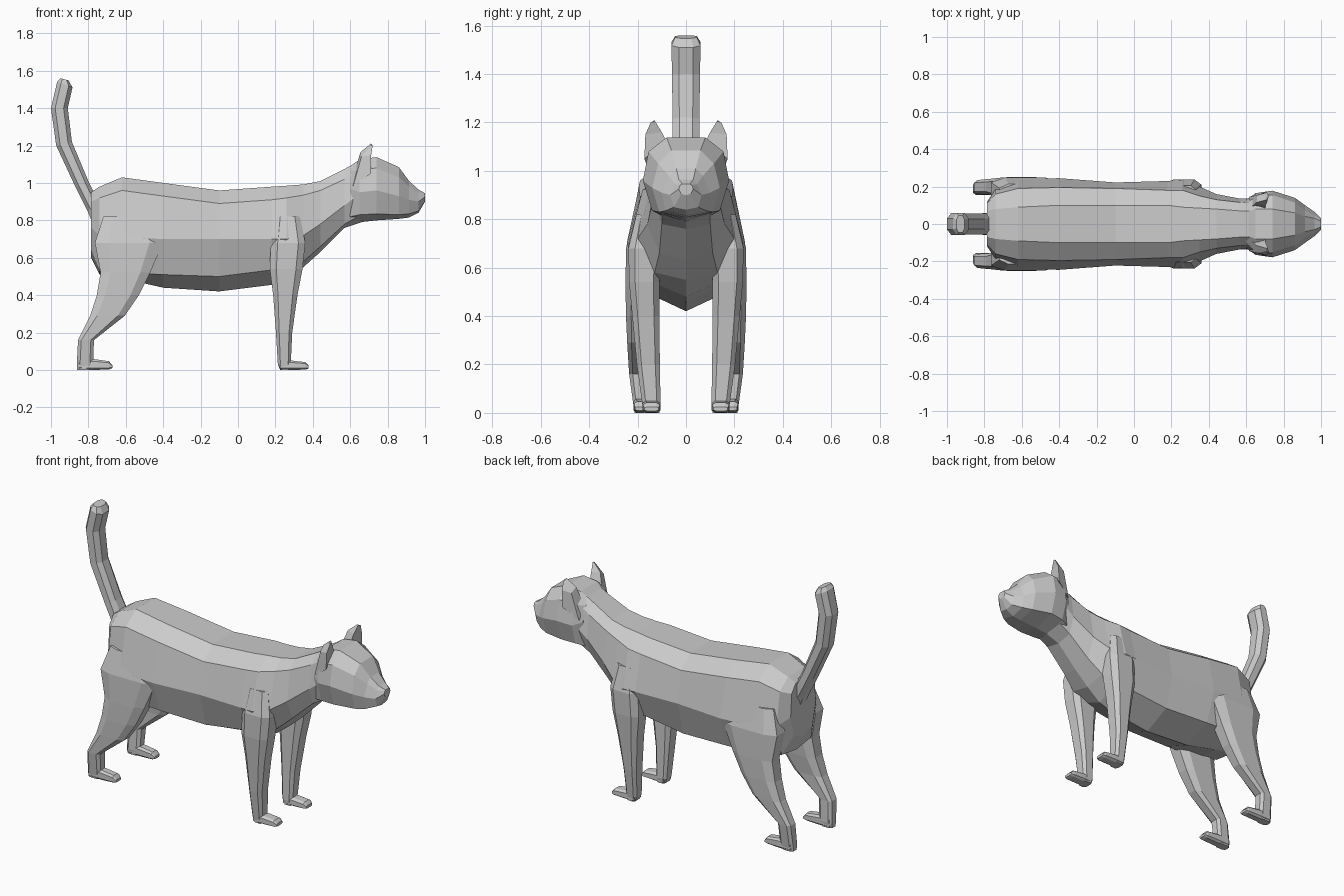
import bpy, bmesh
from mathutils import Vector


def loft(bm, rings):
    """Skin a list of equally sized point rings and cap both ends."""
    vs = [[bm.verts.new(p) for p in r] for r in rings]
    n = len(vs[0])
    for a, b in zip(vs, vs[1:]):
        for i in range(n):
            j = (i + 1) % n
            bm.faces.new((a[i], a[j], b[j], b[i]))
    bm.faces.new(vs[0])
    bm.faces.new(vs[-1])


def make(name, lofts, mirror=False):
    bm = bmesh.new()
    for rings in lofts:
        loft(bm, rings)
    bmesh.ops.recalc_face_normals(bm, faces=bm.faces)
    me = bpy.data.meshes.new(name)
    bm.to_mesh(me)
    bm.free()
    ob = bpy.data.objects.new(name, me)
    bpy.context.collection.objects.link(ob)
    if mirror:
        mod = ob.modifiers.new("mirror", 'MIRROR')
        mod.use_axis = (False, True, False)
    return ob


def octagon(a0, a1, b0, b1, c=0.6):
    """Chamfered rectangle as 2D points."""
    pts = [(1, -c), (1, c), (c, 1), (-c, 1), (-1, c), (-1, -c), (-c, -1), (c, -1)]
    return [((a0 + a1) / 2 + u * (a1 - a0) / 2, (b0 + b1) / 2 + v * (b1 - b0) / 2)
            for u, v in pts]


def torso_ring(x, wt, zt, ws, zs, wm, zm, wl, zl, zb):
    """Symmetric section: back, shoulder, side, lower side, keel."""
    half = [(wt, zt), (ws, zs), (wm, zm), (wl, zl)]
    return ([(x, y, z) for y, z in half] + [(x, 0, zb)]
            + [(x, -y, z) for y, z in reversed(half)])


def leg(name, column, paw):
    """column rows: z, x0, x1, y0, y1; paw rows: x, y0, y1, z0, z1."""
    col = [[(x, y, r[0]) for x, y in octagon(*r[1:])] for r in column]
    toe = [[(r[0], y, z) for y, z in octagon(*r[1:])] for r in paw]
    make(name, [col, toe], mirror=True)


# Body and neck
make("body", [[torso_ring(*r) for r in (
    (-.785, .07, .95, .11, .90, .12, .76, .09, .64, .60),
    (-.74, .08, .98, .16, .92, .19, .72, .14, .53, .51),
    (-.62, .09, 1.03, .19, .96, .24, .71, .18, .52, .49),
    (-.40, .10, 1.0, .195, .93, .245, .70, .18, .51, .44),
    (-.10, .10, .96, .19, .89, .222, .70, .17, .50, .42),
    (.18, .10, .98, .18, .91, .23, .70, .16, .535, .455),
    (.26, .09, .985, .18, .92, .237, .70, .16, .55, .48),
    (.35, .085, .992, .15, .935, .20, .72, .13, .58, .55),
    (.44, .08, 1.01, .13, .96, .16, .78, .11, .66, .63),
    (.57, .07, 1.075, .115, 1.02, .135, .88, .10, .78, .76),
    (.66, .07, 1.125, .11, 1.08, .135, .95, .10, .83, .79))]])

# Head with tapered muzzle
make("head", [[torso_ring(*r) for r in (
    (.60, .06, 1.09, .10, 1.06, .13, .97, .11, .82, .78),
    (.65, .08, 1.125, .15, 1.07, .165, .95, .13, .83, .79),
    (.74, .08, 1.138, .155, 1.08, .178, .96, .14, .835, .80),
    (.86, .06, 1.085, .115, 1.03, .14, .93, .11, .83, .808),
    (.915, .04, 1.01, .07, .98, .10, .91, .085, .835, .815),
    (.965, .03, .965, .045, .945, .065, .90, .05, .85, .84),
    (1.0, .015, .945, .025, .94, .03, .925, .02, .905, .90))]])

# Ears
make("ear", [[
    [(.70, .08, 1.12), (.71, .172, 1.05), (.615, .145, .98), (.62, .085, 1.05)],
    [(.705, .10, 1.16), (.712, .168, 1.15), (.66, .155, 1.14), (.655, .115, 1.165)],
    [(.715, .128, 1.205), (.72, .146, 1.20), (.712, .144, 1.20), (.71, .13, 1.21)],
]], mirror=True)

# Hind legs
leg("hind_leg", [
    (.82, -.72, -.47, .10, .215),
    (.68, -.765, -.40, .12, .248),
    (.52, -.735, -.47, .13, .25),
    (.40, -.755, -.53, .14, .248),
    (.29, -.79, -.605, .155, .243),
    (.16, -.855, -.77, .16, .235),
    (.03, -.862, -.775, .155, .217),
    (0, -.86, -.785, .16, .212)],
    [(-.85, .157, .215, 0, .06), (-.77, .155, .217, 0, .058),
     (-.69, .155, .215, .003, .047), (-.672, .16, .21, .01, .025)])

# Front legs
leg("front_leg", [
    (.82, .20, .33, .10, .205),
    (.68, .175, .36, .10, .238),
    (.54, .17, .345, .11, .235),
    (.40, .188, .318, .11, .222),
    (.20, .203, .29, .108, .203),
    (.03, .213, .282, .105, .18),
    (0, .225, .28, .11, .175)],
    [(.225, .108, .178, 0, .05), (.29, .106, .18, 0, .05),
     (.36, .108, .178, .002, .042), (.377, .114, .172, .008, .025)])

# Tail, rows: rear x/z, front x/z, half width
tail = []
for xa, za, xb, zb, w in (
        (-.76, .74, -.68, .97, .05),
        (-.80, .84, -.775, .96, .058),
        (-.87, .98, -.80, 1.01, .056),
        (-.972, 1.20, -.888, 1.22, .055),
        (-1.0, 1.40, -.91, 1.40, .058),
        (-.967, 1.54, -.885, 1.51, .06),
        (-.95, 1.56, -.905, 1.548, .045)):
    a, b = Vector((xa, 0, za)), Vector((xb, 0, zb))
    tail.append([a.lerp(b, (u + 1) / 2) + Vector((0, v * w, 0))
                 for u, v in octagon(-1, 1, -1, 1, .5)])
make("tail", [tail])
